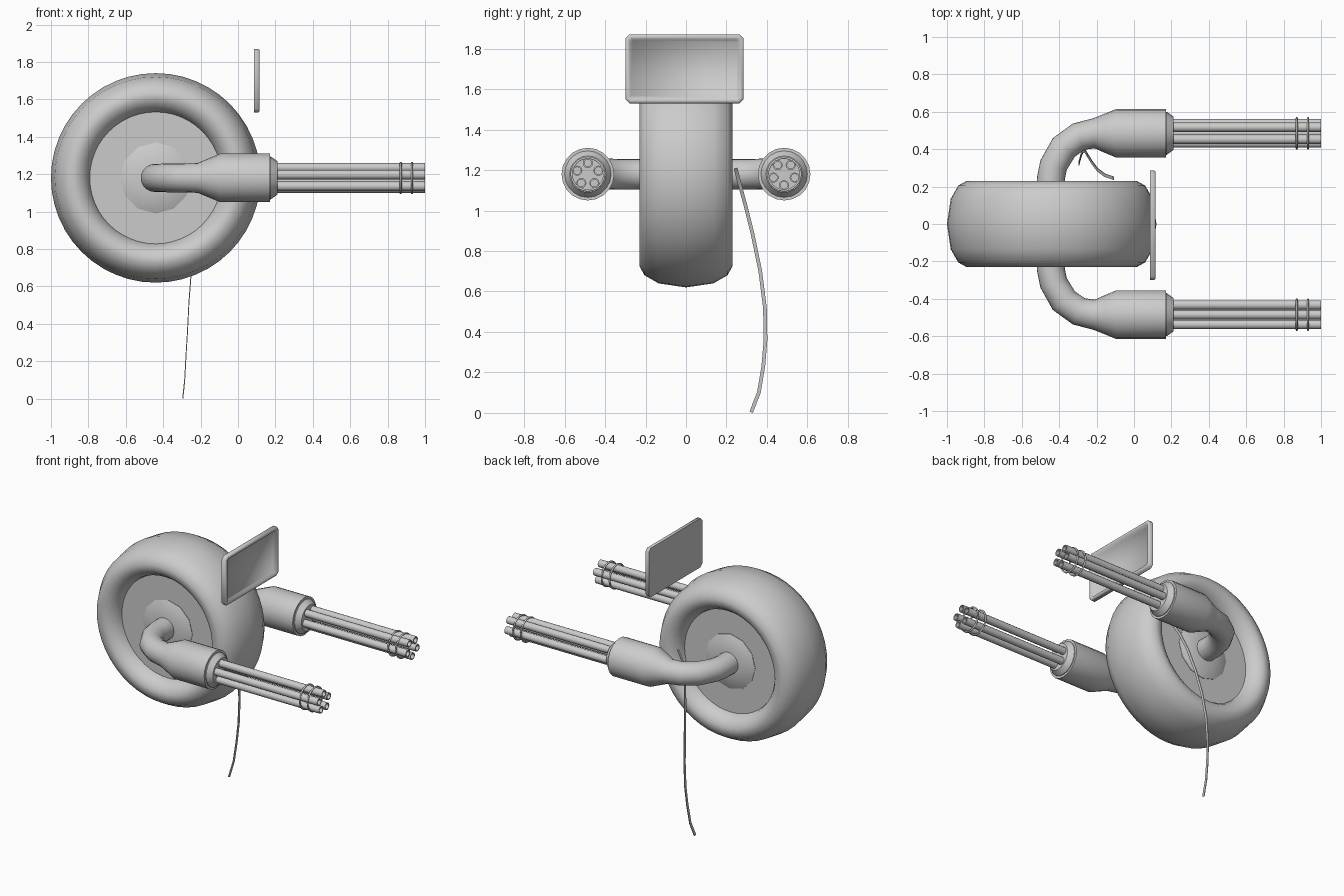
import bpy, bmesh
from math import pi, cos, sin, radians
from mathutils import Vector

if "Cube" in bpy.data.objects:
    bpy.data.objects.remove(bpy.data.objects["Cube"])

CX, CZ, GY = -0.44, 1.18, 0.485   # wheel axis and gun offset


def finish(bm, name, angle=35):
    bmesh.ops.recalc_face_normals(bm, faces=bm.faces[:])
    me = bpy.data.meshes.new(name)
    bm.to_mesh(me)
    bm.free()
    ob = bpy.data.objects.new(name, me)
    bpy.context.collection.objects.link(ob)
    bpy.ops.object.select_all(action='DESELECT')
    ob.select_set(True)
    bpy.context.view_layer.objects.active = ob
    bpy.ops.object.shade_smooth_by_angle(angle=radians(angle))
    return ob


def skin(name, rings, closed=False, angle=35):
    """Join equal-sized rings of points with quads; cap or close the ends."""
    bm = bmesh.new()
    vs = [[bm.verts.new(p) for p in ring] for ring in rings]
    n = len(vs[0])
    pairs = list(zip(vs, vs[1:]))
    if closed:
        pairs.append((vs[-1], vs[0]))
    else:
        bm.faces.new(vs[0])
        bm.faces.new(vs[-1])
    for a, b in pairs:
        for i in range(n):
            j = (i + 1) % n
            bm.faces.new((a[i], a[j], b[j], b[i]))
    return finish(bm, name, angle)


def ring(c, u, v, r, n):
    c, u, v = Vector(c), Vector(u), Vector(v)
    return [c + r * (cos(2 * pi * i / n) * u + sin(2 * pi * i / n) * v) for i in range(n)]


def lathe_y(name, prof, n, closed=False, angle=35):
    return skin(name, [ring((CX, y, CZ), (1, 0, 0), (0, 0, 1), r, n) for r, y in prof], closed, angle)


def lathe_x(name, prof, y, z, n, closed=False, angle=35):
    return skin(name, [ring((x, y, z), (0, 1, 0), (0, 0, 1), r, n) for x, r in prof], closed, angle)


# Tyre
half = [(0.35, 0.13), (0.36, 0.17), (0.385, 0.205), (0.42, 0.228), (0.455, 0.23),
        (0.50, 0.205), (0.54, 0.135)]
tyre = half + [(0.56, 0)] + [(r, -y) for r, y in reversed(half)]
lathe_y("tyre", tyre, 48, closed=True, angle=60)

# Wheel disc and hubs
lathe_y("wheel_disc", [(0.355, -0.14), (0.355, 0.14)], 48)
for s, side in ((1, "left"), (-1, "right")):
    lathe_y("hub_" + side, [(0.19, s * 0.12), (0.19, s * 0.143), (0.15, s * 0.16), (0.08, s * 0.172)], 12)

# Guns
arm = [(-0.445, 0.13, 0.075, 90), (-0.445, 0.24, 0.075, 86), (-0.43, 0.315, 0.075, 70),
       (-0.375, 0.41, 0.077, 50), (-0.295, 0.467, 0.077, 24), (-0.215, 0.485, 0.08, 3),
       (-0.16, GY, 0.103, 0), (-0.095, GY, 0.13, 0), (0.17, GY, 0.13, 0)]
for s, side in ((1, "left"), (-1, "right")):
    rings = []
    for x, y, r, a in arm:
        a = radians(a)
        rings.append(ring((x, s * y, CZ), (-sin(a), s * cos(a), 0), (0, 0, 1), r, 20))
    skin("gun_arm_" + side, rings, angle=50)
    lathe_x("gun_collar_" + side, [(0.16, 0.115), (0.175, 0.115), (0.21, 0.09)], s * GY, CZ, 20, angle=20)
    # Five hollow barrels, mirrored top to bottom between the sides
    for k in range(5):
        a = 2 * pi * k / 5 - s * pi / 2
        lathe_x(f"barrel_{side}_{k + 1}",
                [(0.19, 0.025), (1.0, 0.025), (1.0, 0.018), (0.93, 0.018)],
                s * GY + 0.055 * cos(a), CZ + 0.055 * sin(a), 12)
    # Clamp rings
    for k, x in enumerate((0.87, 0.93)):
        prof = [(x + 0.006 * cos(t * pi / 3), 0.081 + 0.006 * sin(t * pi / 3)) for t in range(6)]
        lathe_x(f"barrel_ring_{side}_{k + 1}", prof, s * GY, CZ, 24, closed=True, angle=70)

# Hanging ribbon cable
path = [(-0.11, 0.245, 1.21), (-0.155, 0.26, 1.15), (-0.195, 0.29, 1.04), (-0.225, 0.33, 0.88),
        (-0.248, 0.367, 0.70), (-0.262, 0.39, 0.52), (-0.27, 0.393, 0.36), (-0.278, 0.382, 0.23),
        (-0.285, 0.36, 0.1), (-0.295, 0.322, 0.003)]
rings = []
for i, p in enumerate(path):
    t = Vector(path[min(i + 1, len(path) - 1)]) - Vector(path[max(i - 1, 0)])
    w = Vector((0, -t.z, t.y)).normalized() * 0.009
    d = Vector((0.0025, 0, 0))
    rings.append([Vector(p) + w + d, Vector(p) - w + d, Vector(p) - w - d, Vector(p) + w - d])
skin("cable", rings)

# Shield screen: chamfered plate with a raised rim around a sunken front
Y0, Y1, Z0, Z1 = -0.30, 0.285, 1.53, 1.87


def outline(x, inset, c):
    a, b, e, f = Y0 + inset, Y1 - inset, Z0 + inset, Z1 - inset
    pts = [(a + c, e), (b - c, e), (b, e + c), (b, f - c), (b - c, f), (a + c, f), (a, f - c), (a, e + c)]
    return [Vector((x, y, z)) for y, z in pts]


skin("screen", [outline(0.085, 0, 0.02), outline(0.108, 0, 0.02), outline(0.115, 0.006, 0.018),
                outline(0.115, 0.02, 0.012), outline(0.096, 0.028, 0.01)], angle=75)
